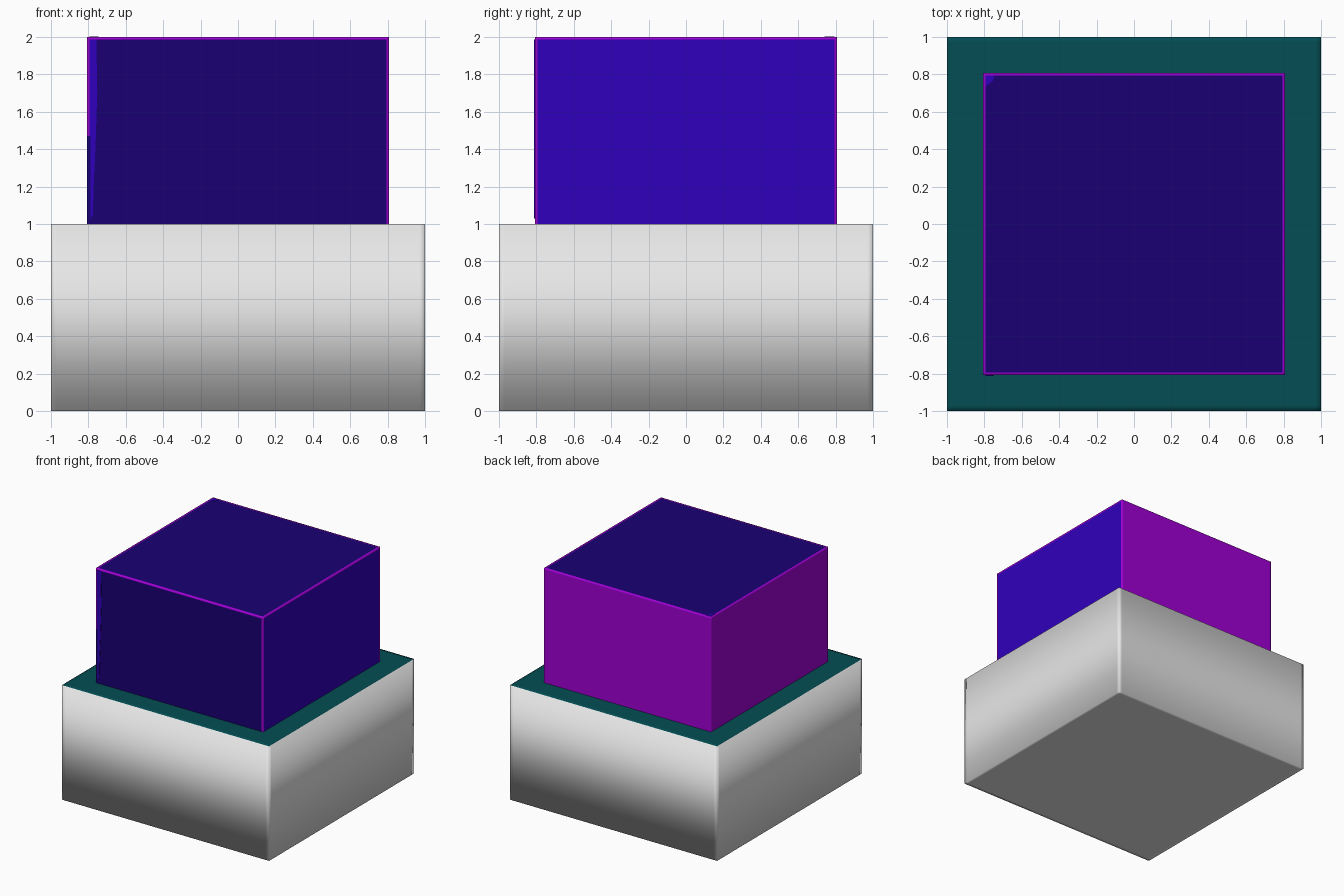
import bpy
import bmesh

if "Cube" in bpy.data.objects:
    bpy.data.objects.remove(bpy.data.objects["Cube"])


def srgb(r, g, b):
    def lin(c):
        c /= 255
        return c / 12.92 if c <= 0.04045 else ((c + 0.055) / 1.055) ** 2.4
    return (lin(r), lin(g), lin(b), 1)


def material(name, color):
    m = bpy.data.materials.new(name)
    m.diffuse_color = color
    m.use_nodes = True
    m.node_tree.nodes["Principled BSDF"].inputs["Base Color"].default_value = m.diffuse_color
    return m


white = material("white", (0.8, 0.8, 0.8, 1))
teal = material("teal", srgb(3, 77, 83))
navy = material("navy", srgb(25, 0, 116))
blue = material("blue", srgb(47, 0, 187))
purple = material("purple", srgb(160, 0, 212))


def add_object(name, bm, mats, smooth):
    mesh = bpy.data.meshes.new(name)
    bmesh.ops.recalc_face_normals(bm, faces=bm.faces)
    for f in bm.faces:
        f.smooth = smooth
    bm.to_mesh(mesh)
    bm.free()
    for m in mats:
        mesh.materials.append(m)
    obj = bpy.data.objects.new(name, mesh)
    bpy.context.collection.objects.link(obj)
    return obj


def loop_box(name, cuts, mats, rule, bottom=True):
    """Smooth box with support loops at the given x, y, z cuts."""
    bm = bmesh.new()
    verts = {}

    def vert(p):
        if p not in verts:
            verts[p] = bm.verts.new(p)
        return verts[p]

    for axis in range(3):
        u, v = (axis + 1) % 3, (axis + 2) % 3
        for sign, level in ((-1, cuts[axis][0]), (1, cuts[axis][-1])):
            if axis == 2 and sign < 0 and not bottom:
                continue
            for u0, u1 in zip(cuts[u], cuts[u][1:]):
                for v0, v1 in zip(cuts[v], cuts[v][1:]):
                    quad = []
                    for a, b in ((u0, v0), (u1, v0), (u1, v1), (u0, v1)):
                        p = [0, 0, 0]
                        p[axis], p[u], p[v] = level, a, b
                        quad.append(vert(tuple(p)))
                    if sign < 0:
                        quad.reverse()
                    f = bm.faces.new(quad)
                    f.material_index = rule(axis, sign, f.calc_center_median())
    return add_object(name, bm, mats, True)


# Base block: white sides and underside, teal top
side = [-1, -0.97, 0.97, 1]
loop_box("base_block", (side, side, [0, 1]), [white, teal],
         lambda axis, sign, c: int(axis == 2 and sign > 0))

# Upper block: purple back, left and edge lines; navy front and top; blue right
E, R = 0.808, 0.793


def upper_color(axis, sign, c):
    if axis == 1 and sign < 0 and c.x < -R and c.z < 1.47:
        return 0
    if (axis, sign) in ((0, -1), (1, 1)):
        return 2
    on_edge = [abs(c.x) > R, abs(c.y) > R, c.z > 1.987]
    on_edge[axis] = False
    if any(on_edge):
        return 2
    return 1 if axis == 0 else 0


edge = [-E, -R, R, E]
loop_box("upper_block", (edge, edge, [1, 1.47, 1.987, 2]),
         [navy, blue, purple], upper_color, bottom=False)


# Painted blue marks as very thin plates
def plate(name, points, offset):
    bm = bmesh.new()
    face = bm.faces.new([bm.verts.new(p) for p in points])
    new = bmesh.ops.extrude_face_region(bm, geom=[face])["geom"]
    bmesh.ops.translate(bm, vec=offset,
                        verts=[g for g in new if isinstance(g, bmesh.types.BMVert)])
    add_object(name, bm, [blue], False)


front = [(-R, 1.987), (-0.757, 1.987), (-0.752, 1.7), (-0.762, 1.4),
         (-0.772, 1.2), (-0.775, 1.05), (-0.787, 1.03), (-0.787, 1.47), (-R, 1.47)]
plate("front_blue_streak", [(x, -E + 0.002, z) for x, z in front], (0, -0.005, 0))
corner = [(-R, R), (-0.745, R), (-0.755, 0.765), (-0.785, 0.74), (-R, 0.74)]
plate("top_blue_corner", [(x, y, 1.998) for x, y in corner], (0, 0, 0.004))
